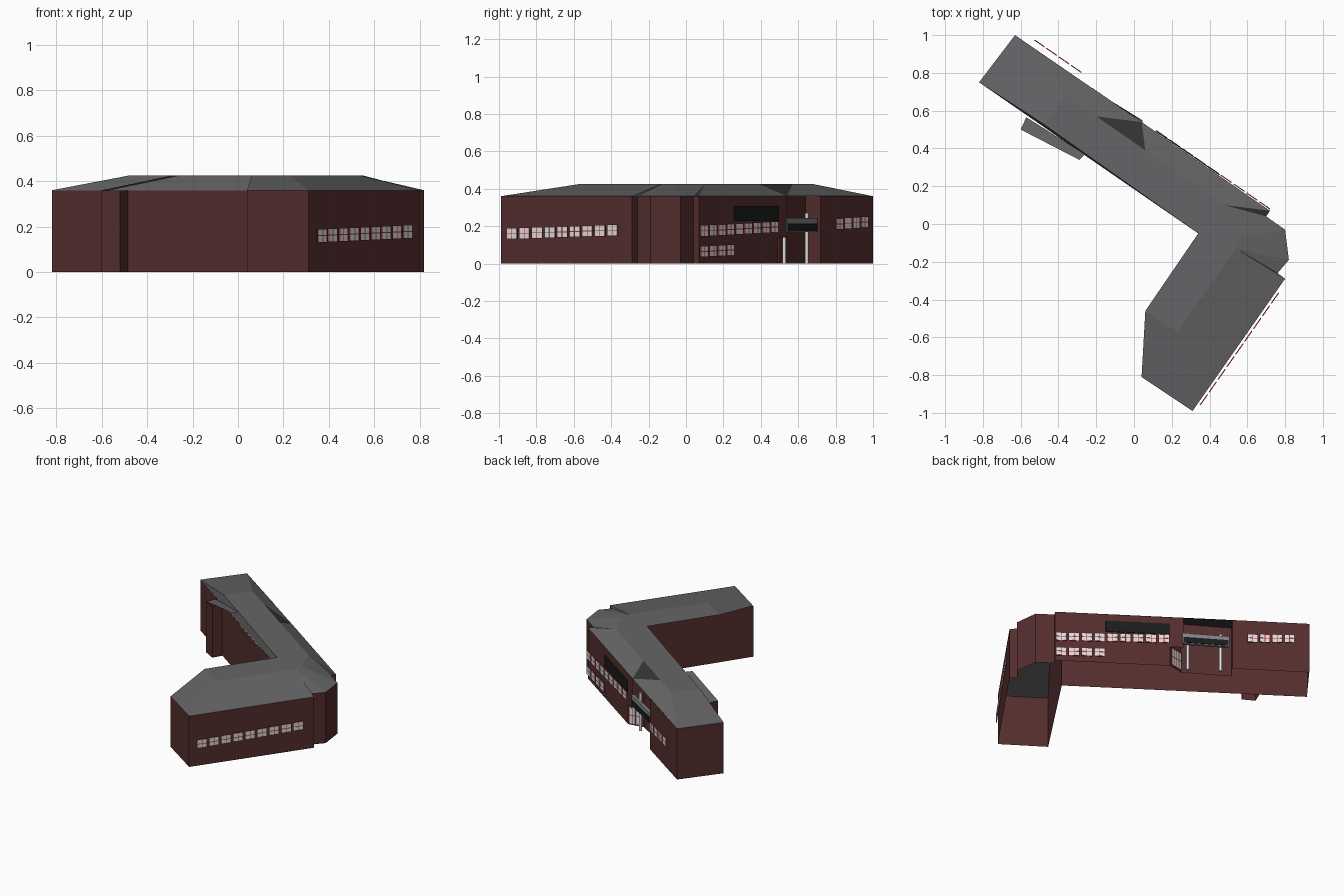
import bpy, bmesh
from mathutils import Vector

cube = bpy.data.objects.get("Cube")
if cube:
    bpy.data.objects.remove(cube, do_unlink=True)

EAVE, TOP = 0.36, 0.425


def material(name, r, g, b):
    m = bpy.data.materials.new(name)
    m.use_nodes = True
    m.diffuse_color = (r, g, b, 1)
    m.node_tree.nodes["Principled BSDF"].inputs["Base Color"].default_value = (r, g, b, 1)
    return m


BRICK = material("brick red", 0.09, 0.027, 0.027)
ROOF = material("roof grey", 0.13, 0.13, 0.135)
DARK = material("dark slate", 0.035, 0.037, 0.037)
BLACK = material("black panel", 0.01, 0.012, 0.012)
FRAME = material("frame red", 0.6, 0.015, 0.015)
GLASS = material("pale glass", 0.72, 0.72, 0.72)
SIGN = material("sign grey", 0.22, 0.23, 0.23)


def make(name, faces, mats, upward=False):
    """faces: list of (points, material index)"""
    bm = bmesh.new()
    for pts, idx in faces:
        f = bm.faces.new([bm.verts.new(p) for p in pts])
        f.material_index = idx
        f.normal_update()
        if upward and f.normal.z < 0:
            f.normal_flip()
    bmesh.ops.remove_doubles(bm, verts=bm.verts, dist=0.0001)
    me = bpy.data.meshes.new(name)
    bm.to_mesh(me)
    bm.free()
    for m in mats:
        me.materials.append(m)
    ob = bpy.data.objects.new(name, me)
    bpy.context.collection.objects.link(ob)
    return ob


def e(p):
    return (p[0], p[1], EAVE)


def t(p):
    return (p[0], p[1], TOP)


def wall(p, q, z0=0, z1=EAVE):
    return ([(*p, z0), (*q, z0), (*q, z1), (*p, z1)], 0)


def slab(p, q, za, zb, h, off, thick, idx):
    """Upright slab along p-q, lying off to the right-hand side of the line."""
    p, q = Vector(p), Vector(q)
    d = (q - p).normalized()
    n = Vector((d.y, -d.x))
    ring = []
    for o in (off, off + thick):
        a, b = p + n * o, q + n * o
        ring.append([(*a, za), (*b, zb), (*b, zb + h), (*a, za + h)])
    back, front = ring
    out = [(front, idx), (back[::-1], idx)]
    for i in range(4):
        j = (i + 1) % 4
        out.append(([back[i], back[j], front[j], front[i]], idx))
    return out


# Plan corners, counter-clockwise
NW_A, NW_B = (-0.63, 1.0), (-0.82, 0.75)
WALL_IN = (0.48, -0.15)
END_W, END_S = (0.04, -0.81), (0.31, -0.99)
SE_E = (0.80, -0.29)
C1, C2, C3, C4 = (0.76, -0.26), (0.82, -0.19), (0.80, -0.03), (0.70, 0.04)
NE_S = (0.72, 0.07)
DOOR_A, DOOR_B = (0.11, 0.49), (0.0, 0.47)
PORCH_S, PORCH_N, PORCH_IN = (0.04, 0.54), (-0.22, 0.72), (-0.28, 0.64)

# Outer walls, open below
plan = [NW_A, NW_B, WALL_IN, END_W, END_S, SE_E, C1, C2, C3, C4, NE_S,
        DOOR_A, DOOR_B, PORCH_IN, PORCH_N, NW_A]
walls = [wall(p, q) for p, q in zip(plan, plan[1:])]
walls.append(wall(DOOR_A, PORCH_S, 0.14, EAVE))
make("brick_walls", walls, [BRICK])

# Projecting bay on the courtyard side
bay = [(-0.57, 0.57), (-0.60, 0.50), (-0.52, 0.455), (-0.485, 0.515)]
make("courtyard_bay", [wall(p, q) for p, q in zip(bay, bay[1:])], [BRICK])

# Hipped roof: ridge corners
R1, R2, R3, R4 = (-0.48, 0.53), (-0.36, 0.68), (-0.20, 0.57), (0.06, 0.39)
R5, R6, R7, R8 = (0.48, 0.10), (0.55, -0.07), (0.54, -0.13), (0.23, -0.57)
IN, OUT = (0.34, -0.05), (0.06, -0.46)
roof = [
    ([t(p) for p in (R1, IN, OUT, R8, R7, R6, R5, R4, R3, R2)], 0),
    ([e(NW_A), e(NW_B), t(R1), t(R2)], 0),
    ([e(NW_A), t(R2), t(R3), e(PORCH_S)], 0),
    ([t(R3), t(R4), e(PORCH_S)], 1),
    ([e(PORCH_S), t(R4), t(R5), e(NE_S)], 0),
    ([e(NE_S), t(R5), e(C4)], 1),
    ([e(C4), t(R5), t(R6), e(C3)], 0),
    ([e(C3), t(R6), t(R7), e(C2)], 0),
    ([e(C2), t(R7), e(C1)], 0),
    ([e(C1), t(R7), e(SE_E)], 0),
    ([e(SE_E), t(R7), t(R8), e(END_S)], 0),
    ([e(END_S), t(R8), t(OUT), e(END_W)], 0),
]
make("hipped_roof", roof, [ROOF, DARK], upward=True)

# Edge band above the courtyard wall, and upper wall under the overhang
make("roof_edge_band", [([e(NW_B), e(IN), t(IN), t(R1)], 0)], [ROOF])
make("overhang_wall", [([e(WALL_IN), e(END_W), t(R8), t(WALL_IN)], 0)], [BRICK])

# Sloping canopy over the bay
make("bay_canopy", [([(-0.57, 0.565, EAVE), (-0.60, 0.50, EAVE),
                      (-0.29, 0.34, TOP), (-0.26, 0.37, TOP)], 0)], [ROOF], upward=True)

# Porch ceiling
make("porch_soffit", [([(x, y, EAVE - 0.002) for x, y in
                        (PORCH_S, DOOR_B, PORCH_IN, PORCH_N)], 0)], [DARK])


def window_row(name, p, q, n, za, zb, h, off, fill=0.84):
    """Row of four-pane windows rising from za to zb."""
    p, q = Vector(p), Vector(q)
    faces = []
    bar = 0.004
    for i in range(n):
        a = p.lerp(q, i / n)
        b = p.lerp(q, (i + fill) / n)
        z = za + (zb - za) * i / max(n - 1, 1)
        faces += slab(a, b, z, z, h, off, 0.004, 0)
        d = (b - a).normalized()
        w = ((b - a).length - 2 * bar) / 2
        ph = (h - 2 * bar) / 2
        for c in range(2):
            for r in range(2):
                s = a + d * (bar / 2 + c * (w + bar))
                zz = z + bar / 2 + r * (ph + bar)
                faces += slab(s, s + d * w, zz, zz, ph, off + 0.004, 0.002, 1)
    make(name, faces, [FRAME, GLASS])


def ne(y):
    """Point on the north-east wall line."""
    return ((1.0 - y) / 0.689 - 0.63, y)


def se(y):
    """Point on the south-east wall line."""
    return (0.31 + 0.7 * (y + 0.99), y)


window_row("south_east_windows", se(-0.95), se(-0.345), 9, 0.13, 0.148, 0.06, 0.012)
window_row("upper_windows", ne(0.072), ne(0.495), 9, 0.145, 0.165, 0.06, 0.005)
window_row("lower_windows", ne(0.072), ne(0.26), 4, 0.035, 0.042, 0.06, 0.005)
window_row("north_end_windows", (-0.28, 0.80), (-0.54, 0.98), 4, 0.182, 0.192, 0.06, 0.0)
window_row("entrance_glazing", (0.10, 0.488), (0.005, 0.471), 2, 0.01, 0.01, 0.125, 0.004, 0.95)

# Dark panel above the upper windows
make("facade_panel", slab(ne(0.255), ne(0.49), 0.228, 0.228, 0.08, 0.003, 0.005, 0), [BLACK])

# Entrance sign board with dark face
S0, S1 = (0.045, 0.535), (-0.215, 0.695)
make("sign_board", slab(S0, S1, 0.168, 0.168, 0.075, -0.012, 0.02, 0), [SIGN])
make("sign_face", slab((0.038, 0.539), (-0.208, 0.691), 0.173, 0.173, 0.04, 0.008, 0.004, 0), [BLACK])

# Porch posts
for side, (x, y) in (("south", (-0.01, 0.525)), ("north", (-0.185, 0.645))):
    bpy.ops.mesh.primitive_cylinder_add(vertices=12, radius=0.01, depth=0.27, location=(x, y, 0.135))
    post = bpy.context.object
    post.name = side + "_porch_post"
    post.data.materials.append(GLASS)
    bpy.ops.object.shade_smooth_by_angle()
